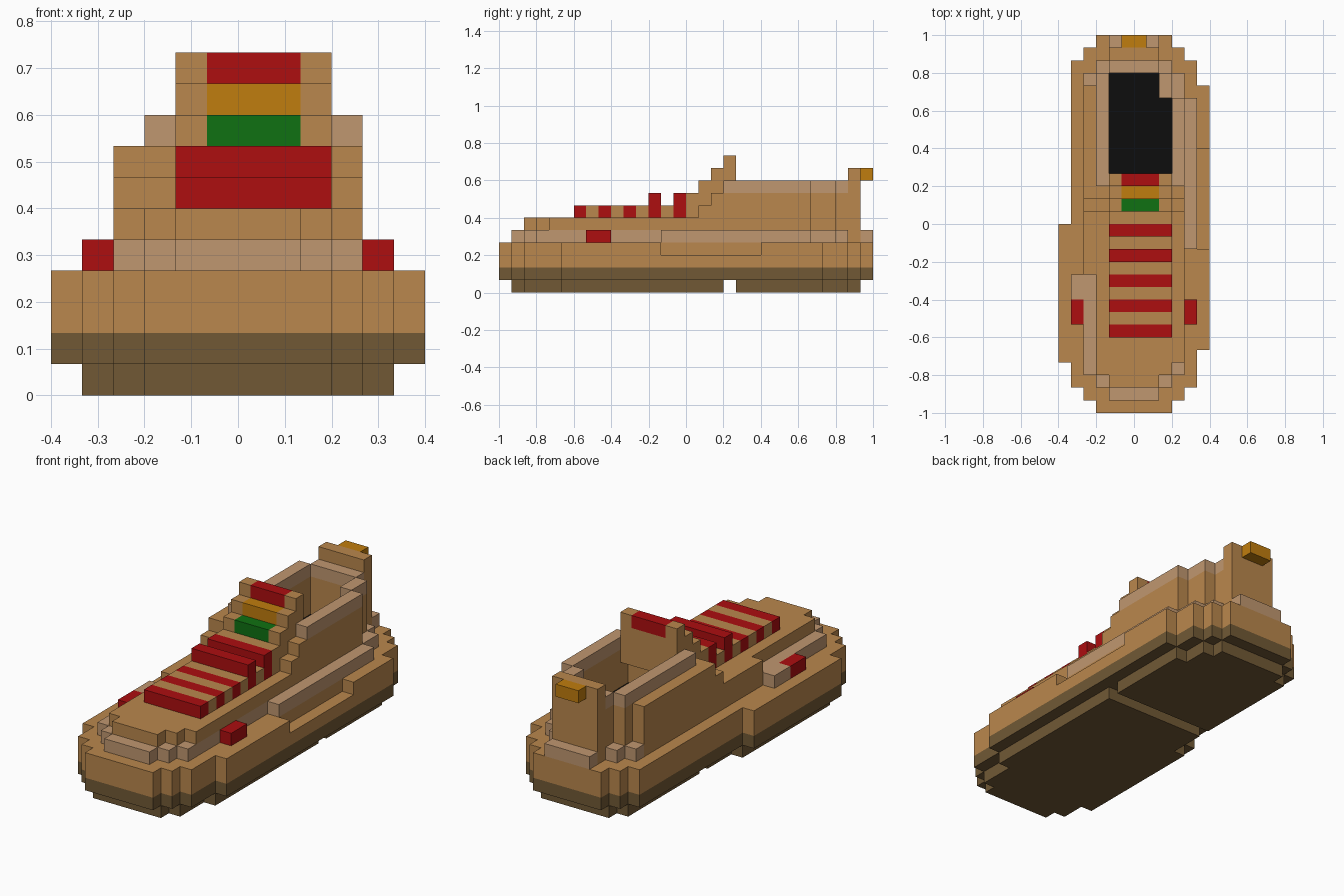
import bpy, bmesh

cube = bpy.data.objects.get("Cube")
if cube:
    bpy.data.objects.remove(cube, do_unlink=True)

U = 1 / 15  # size of one block


def srgb(c):
    c /= 255
    return c / 12.92 if c <= 0.04045 else ((c + 0.055) / 1.055) ** 2.4


COLOURS = {"tan": (186, 135, 77), "light_tan": (192, 151, 112), "red": (173, 14, 16),
           "green": (16, 113, 18), "ochre": (192, 125, 14), "brown": (113, 89, 53),
           "black": (13, 13, 13)}
names = list(COLOURS)
mats = []
for name, rgb in COLOURS.items():
    m = bpy.data.materials.new(name)
    m.use_nodes = True
    col = tuple(srgb(c) for c in rgb) + (1.0,)
    m.diffuse_color = col
    bsdf = m.node_tree.nodes["Principled BSDF"]
    bsdf.inputs["Base Color"].default_value = col
    bsdf.inputs["Roughness"].default_value = 0.9
    mats.append(m)

cells = {}  # block -> (part, colour)


def box(part, colour, x, y, z):
    """Fill the half-open block ranges x, y, z."""
    for i in range(*x):
        for j in range(*y):
            for k in range(*z):
                cells[i, j, k] = (part, colour)


def carve(x, y, z):
    for i in range(*x):
        for j in range(*y):
            for k in range(*z):
                cells.pop((i, j, k), None)


# Outline of the sole: rows y0..y1 with their x range
outline = [(-15, -14, -3, 3), (-14, -13, -4, 4), (-13, -11, -5, 5), (-11, -10, -6, 5),
           (-10, 0, -6, 6), (0, 11, -5, 6), (11, 13, -5, 5), (13, 14, -4, 4), (14, 15, -3, 3)]
plan = {(i, j) for y0, y1, x0, x1 in outline for j in range(y0, y1) for i in range(x0, x1)}
for i, j in plan:
    cells[i, j, 1] = ("midsole", "brown")
    for k in (2, 3):
        cells[i, j, k] = ("foot_bed", "tan")
    # tread sits one block inside the outline, split under the arch
    if j != 3 and {(i + 1, j), (i - 1, j), (i, j + 1), (i, j - 1)} <= plan:
        cells[i, j, 0] = ("tread", "brown")
carve((5, 6), (-2, 6), (3, 4))  # arch notch

# Light welt around the upper
for y0, y1, x0, x1 in [(-14, -13, -2, 2), (-13, -12, -3, 3), (-12, -2, -4, 4),
                       (-2, 10, -4, 5), (10, 12, -4, 4), (12, 13, -3, 3), (13, 15, -2, 2)]:
    box("welt", "light_tan", (x0, x1), (y0, y1), (4, 5))
box("welt", "light_tan", (-5, -4), (-6, -4), (4, 5))
box("upper", "tan", (-4, -3), (-4, 11), (4, 5))

# Toe and instep
for y0, y1, x0, x1 in [(-13, -12, -2, 2), (-12, -11, -3, 3), (-11, -4, -3, 4), (-4, 3, -4, 4)]:
    box("upper", "tan", (x0, x1), (y0, y1), (5, 6))

# Side walls, rising in steps toward the collar
for k, y0 in [(5, -4), (6, 1), (7, 2)]:
    box("upper", "tan", (-4, -2), (y0, 11), (k, k + 1))
    box("upper", "tan", (3, 4), (y0, 10), (k, k + 1))
box("upper", "tan", (-3, -2), (11, 12), (5, 8))
box("upper", "tan", (2, 3), (10, 12), (5, 8))
box("upper", "tan", (-2, 2), (12, 13), (5, 8))

# Collar rim
box("collar", "light_tan", (-3, -2), (3, 12), (8, 9))
box("collar", "light_tan", (3, 4), (3, 10), (8, 9))
box("collar", "light_tan", (2, 3), (10, 12), (8, 9))
box("collar", "light_tan", (-2, 2), (12, 13), (8, 9))

# Opening and its dark insole
carve((-2, 3), (3, 10), (4, 9))
carve((-2, 2), (10, 12), (4, 9))
box("insole", "black", (-2, 3), (3, 10), (4, 5))
box("insole", "black", (-2, 2), (10, 12), (4, 5))

# Stepped tongue with coloured bands
box("tongue", "tan", (-2, 3), (0, 1), (6, 8))
for j, colour in [(1, "green"), (2, "ochre"), (3, "red")]:
    box("tongue", "tan", (-2, 3), (j, j + 1), (j + 4, j + 8))
    box("tongue", colour, (-1, 2), (j, j + 1), (j + 7, j + 8))

# Laces: a raised strip with cross bands, the last two standing taller
box("lace_strip", "tan", (-2, 3), (-9, 0), (6, 7))
for j in range(-9, 0, 2):
    box("laces", "red", (-2, 3), (j, j + 1), (6, 8 if j >= -3 else 7))

# Side tabs, heel tab and pull loop
for i in (-5, 4):
    box("side_tabs", "red", (i, i + 1), (-8, -6), (4, 5))
box("heel_tab", "tan", (-2, 2), (13, 14), (4, 10))
box("pull_loop", "ochre", (-1, 1), (14, 15), (9, 10))

# Corners of each block face, by outward direction
FACES = {(1, 0, 0): ((1, 0, 0), (1, 1, 0), (1, 1, 1), (1, 0, 1)),
         (-1, 0, 0): ((0, 0, 0), (0, 0, 1), (0, 1, 1), (0, 1, 0)),
         (0, 1, 0): ((0, 1, 0), (0, 1, 1), (1, 1, 1), (1, 1, 0)),
         (0, -1, 0): ((0, 0, 0), (1, 0, 0), (1, 0, 1), (0, 0, 1)),
         (0, 0, 1): ((0, 0, 1), (1, 0, 1), (1, 1, 1), (0, 1, 1)),
         (0, 0, -1): ((0, 0, 0), (0, 1, 0), (1, 1, 0), (1, 0, 0))}


def build(part):
    """Make one object from the exposed faces of a part's blocks."""
    bm = bmesh.new()
    verts = {}
    for cell, (owner, colour) in cells.items():
        if owner != part:
            continue
        for d, corners in FACES.items():
            if tuple(a + b for a, b in zip(cell, d)) in cells:
                continue
            loop = []
            for c in corners:
                p = tuple(a + b for a, b in zip(cell, c))
                if p not in verts:
                    verts[p] = bm.verts.new([v * U for v in p])
                loop.append(verts[p])
            bm.faces.new(loop).material_index = names.index(colour)
    bmesh.ops.dissolve_limit(bm, angle_limit=0.01, verts=bm.verts[:], edges=bm.edges[:],
                             delimit={'MATERIAL'})
    me = bpy.data.meshes.new(part)
    bm.to_mesh(me)
    bm.free()
    for m in mats:
        me.materials.append(m)
    bpy.context.collection.objects.link(bpy.data.objects.new(part, me))


for part in sorted({owner for owner, _ in cells.values()}):
    build(part)
